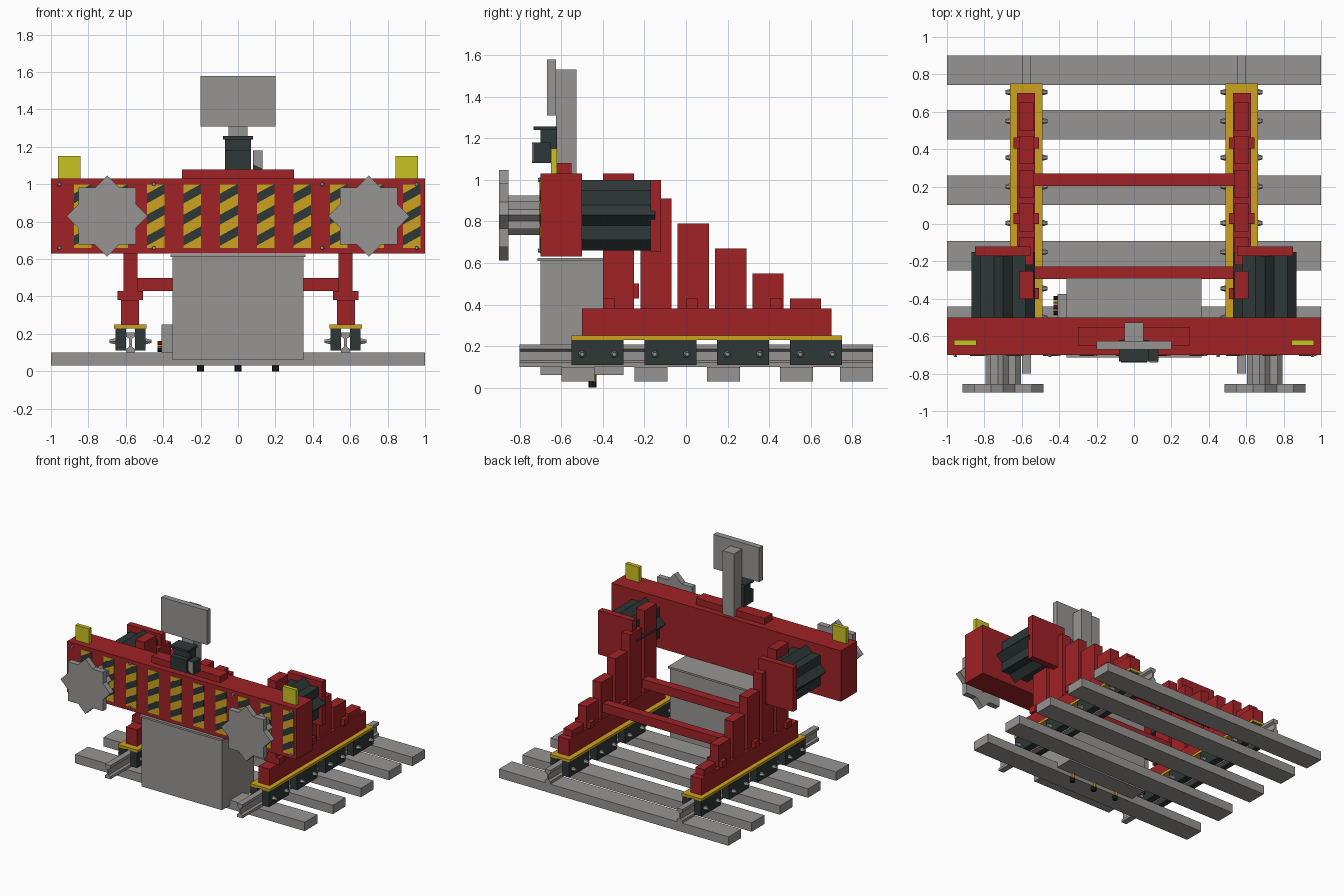
import bpy, bmesh, math
from mathutils import Vector

old = bpy.data.objects.get("Cube")
if old:
    bpy.data.objects.remove(old, do_unlink=True)


def material(name, rgb):
    m = bpy.data.materials.new(name)
    m.use_nodes = True
    m.diffuse_color = (*rgb, 1)
    bsdf = next(n for n in m.node_tree.nodes if n.type == 'BSDF_PRINCIPLED')
    bsdf.inputs["Base Color"].default_value = (*rgb, 1)
    return m


GREY = material("steel grey", (0.31, 0.30, 0.29))
RED = material("deep red", (0.35, 0.016, 0.019))
AMBER = material("amber yellow", (0.61, 0.36, 0.014))
LAMP = material("lamp yellow", (0.60, 0.54, 0.017))
DARK = material("dark slate", (0.027, 0.038, 0.038))
BLACK = material("black", (0.012, 0.012, 0.012))


def finish(name, bm, mat):
    bmesh.ops.recalc_face_normals(bm, faces=bm.faces[:])
    me = bpy.data.meshes.new(name)
    bm.to_mesh(me)
    bm.free()
    me.materials.append(mat)
    ob = bpy.data.objects.new(name, me)
    bpy.context.collection.objects.link(ob)
    return ob


def box(name, mat, x, y, z):
    """Box from (min, max) pairs."""
    bm = bmesh.new()
    bmesh.ops.create_cube(bm, size=1)
    for v in bm.verts:
        v.co = Vector([r[0] if c < 0 else r[1] for c, r in zip(v.co, (x, y, z))])
    return finish(name, bm, mat)


def prism(name, mat, outline, y):
    """Extrude an (x, z) outline between two y values."""
    bm = bmesh.new()
    face = bm.faces.new([bm.verts.new((px, y[0], pz)) for px, pz in outline])
    ext = bmesh.ops.extrude_face_region(bm, geom=[face])["geom"]
    verts = [g for g in ext if isinstance(g, bmesh.types.BMVert)]
    bmesh.ops.translate(bm, verts=verts, vec=(0, y[1] - y[0], 0))
    return finish(name, bm, mat)


def star(name, mat, cx, cz, r, y):
    """Eight pointed prism: two squares turned against each other."""
    pts = []
    for i in range(16):
        a, rad = i * math.pi / 8, r if i % 2 == 0 else r * 0.765
        pts.append((cx + rad * math.cos(a), cz + rad * math.sin(a)))
    return prism(name, mat, pts, y)


def pin(name, mat, centre, r1, r2, depth, axis, sides=6):
    """Small cylinder or cone along an axis, r2 at the far end."""
    bm = bmesh.new()
    bmesh.ops.create_cone(bm, cap_ends=True, segments=sides, radius1=r1, radius2=r2, depth=depth)
    rot = Vector((0, 0, 1)).rotation_difference(Vector(axis)).to_matrix()
    bmesh.ops.rotate(bm, verts=bm.verts[:], matrix=rot)
    bmesh.ops.translate(bm, verts=bm.verts[:], vec=centre)
    return finish(name, bm, mat)


def span(s, a, b):
    """Mirror an x range to side s."""
    return (a, b) if s > 0 else (-b, -a)


# Sleepers
for i, y in enumerate((-0.52, -0.17, 0.18, 0.53, 0.82)):
    box(f"sleeper_{i}", GREY, (-1, 1), (y - 0.078, y + 0.08), (0.03, 0.10))

for s, side in ((1, "left"), (-1, "right")):
    # Rail with foot, web and head
    half = [(0.023, 0.10), (0.023, 0.12), (0.008, 0.13), (0.008, 0.175), (0.023, 0.185), (0.023, 0.208)]
    prof = half + [(-a, b) for a, b in reversed(half)]
    prism(f"rail_{side}", GREY, [(a + s * 0.575, b) for a, b in prof], (-0.8, 0.9))

    # Clamp shoes with bolts under the bed plate
    box(f"bed_plate_{side}", AMBER, span(s, 0.488, 0.662), (-0.55, 0.75), (0.23, 0.25))
    for i in range(4):
        y = -0.55 + i * 0.35
        for a, b, d in ((0.495, 0.552, -1), (0.598, 0.656, 1)):
            box(f"clamp_shoe_{side}_{i}", DARK, span(s, a, b), (y, y + 0.25), (0.11, 0.23))
            edge = b if d > 0 else a
            for dy in (0.05, 0.205):
                pin(f"clamp_bolt_{side}_{i}", GREY, (s * (edge + d * 0.015), y + dy, 0.16),
                    0.019, 0.010, 0.034, (s * d, 0, 0))

    # Stepped frame
    box(f"frame_base_{side}", RED, span(s, 0.53, 0.625), (-0.5, 0.7), (0.25, 0.38))
    for i in range(6):
        y = -0.40 + i * 0.18
        top = 1.03 - i * 0.12
        box(f"frame_post_{side}_{i}", RED, span(s, 0.537, 0.613), (y, y + 0.15), (0.38, top))
    for y in (-0.40, 0.0, 0.405):
        box(f"frame_cleat_{side}", RED, span(s, 0.508, 0.643), (y, y + 0.058), (0.38, 0.43))

    # Buffer: damper body, rear plate, shaft and striking head
    star(f"damper_body_{side}", DARK, s * 0.70, 0.83, 0.17, (-0.5, -0.15))
    box(f"damper_plate_{side}", RED, span(s, 0.55, 0.85), (-0.17, -0.12), (0.655, 1.0))
    star(f"buffer_shaft_{side}", GREY, s * 0.70, 0.83, 0.095, (-0.86, -0.69))
    star(f"buffer_head_{side}", GREY, s * 0.70, 0.83, 0.217, (-0.90, -0.855))

    # Marker lamps on the beam
    box(f"marker_lamp_{side}", LAMP, span(s, 0.842, 0.962), (-0.65, -0.62), (1.03, 1.15))
    for x in (0.45, 0.955):
        for z in (0.66, 1.0):
            pin(f"beam_bolt_{side}", GREY, (s * x, -0.704, z), 0.012, 0.009, 0.016, (0, -1, 0))

# Cross bars between the frames
for i, y in enumerate((-0.295, 0.202)):
    box(f"cross_bar_{i}", RED, (-0.54, 0.54), (y, y + 0.068), (0.43, 0.50))

# Front beam with hazard panels
box("front_beam", RED, (-1, 1), (-0.7, -0.5), (0.63, 1.03))
box("beam_top_plate", RED, (-0.3, 0.3), (-0.65, -0.55), (1.03, 1.08))
for i in range(10):
    x0 = -0.877 + i * 0.1955
    x1 = x0 + 0.094
    box(f"hazard_panel_{i}", AMBER, (x0, x1), (-0.703, -0.699), (0.66, 1.0))
    for z in (0.672, 0.785, 0.898):
        prism(f"hazard_stripe_{i}", DARK,
              [(x0, z), (x1, z + 0.052), (x1, z + 0.104), (x0, z + 0.052)], (-0.705, -0.702))

# Sign board, its post and the signal lamp
box("sign_post", GREY, (-0.05, 0.05), (-0.625, -0.527), (1.03, 1.53))
box("sign_board", GREY, (-0.2, 0.2), (-0.67, -0.625), (1.31, 1.58))
box("lamp_housing", DARK, (-0.07, 0.07), (-0.70, -0.62), (1.08, 1.245))
box("lamp_hood", DARK, (-0.08, 0.08), (-0.735, -0.62), (1.24, 1.257))
box("lamp_front", DARK, (-0.07, 0.07), (-0.74, -0.65), (1.08, 1.18))
box("lamp_side_box", DARK, (0.08, 0.13), (-0.735, -0.65), (1.08, 1.18))
prism("lamp_side_lens", GREY, [(0.082, 1.105), (0.128, 1.085), (0.128, 1.178), (0.082, 1.178)], (-0.74, -0.734))

# Central ballast cabinet with lid
box("cabinet", GREY, (-0.35, 0.35), (-0.70, -0.30), (0.06, 0.61))
box("cabinet_lid", GREY, (-0.36, 0.36), (-0.715, -0.29), (0.61, 0.625))

# Junction box with coloured connectors
box("junction_box", GREY, (-0.41, -0.35), (-0.50, -0.375), (0.10, 0.25))
for i, (mat, y, z) in enumerate(((BLACK, -0.395, 0.115), (AMBER, -0.42, 0.125), (RED, -0.445, 0.15), (BLACK, -0.475, 0.115))):
    pin(f"connector_{i}", mat, (-0.415, y, z), 0.011, 0.011, 0.03, (-1, 0, 0), 8)

# Cable glands under the cabinet
for i, x in enumerate((-0.2, 0, 0.2)):
    pin(f"gland_{i}", AMBER, (x, -0.445, 0.045), 0.015, 0.015, 0.035, (0, 0, 1), 8)
    pin(f"gland_cap_{i}", BLACK, (x, -0.45, 0.015), 0.019, 0.019, 0.03, (0, 0, 1), 8)
